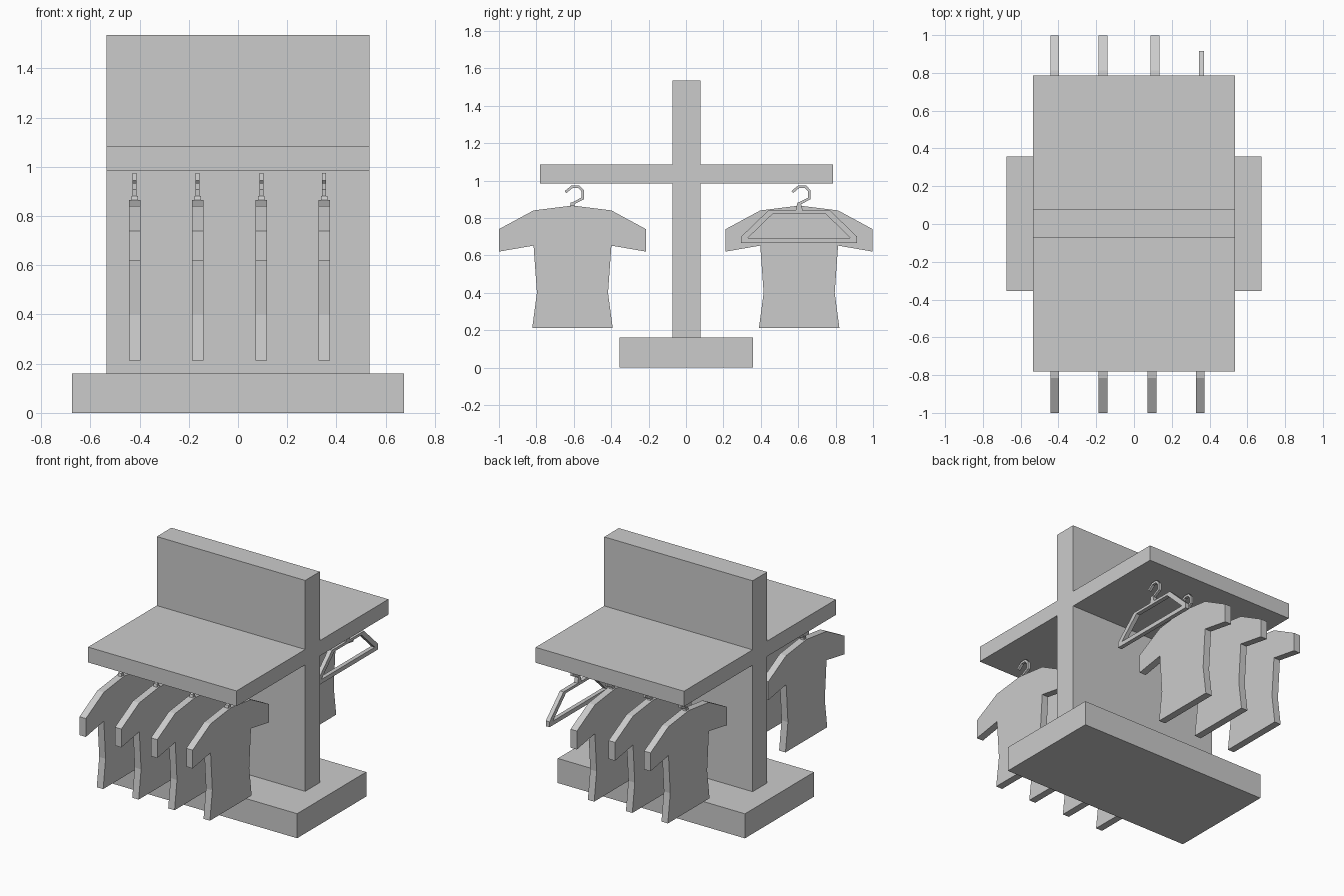
import bpy, bmesh
from mathutils import Matrix, Vector

if "Cube" in bpy.data.objects:
    bpy.data.objects.remove(bpy.data.objects["Cube"])

# maps profile (u, v, depth) to (y, z, x)
TO_SIDE = Matrix(((0, 0, 1, 0), (1, 0, 0, 0), (0, 1, 0, 0), (0, 0, 0, 1)))


def prism(name, loops, x, thick, y=0.0):
    """Extrude (y, z) outlines along x; extra loops become holes."""
    cu = bpy.data.curves.new(name, 'CURVE')
    cu.dimensions = '2D'
    cu.fill_mode = 'BOTH'
    cu.extrude = thick / 2
    for pts in loops:
        sp = cu.splines.new('POLY')
        sp.points.add(len(pts) - 1)
        for p, (u, v) in zip(sp.points, pts):
            p.co = (u, v, 0, 1)
        sp.use_cyclic_u = True
        sp.use_smooth = False
    tmp = bpy.data.objects.new(name + "_tmp", cu)
    bpy.context.collection.objects.link(tmp)
    dg = bpy.context.evaluated_depsgraph_get()
    me = bpy.data.meshes.new_from_object(tmp.evaluated_get(dg))
    bpy.data.objects.remove(tmp)
    bpy.data.curves.remove(cu)
    bm = bmesh.new()
    bm.from_mesh(me)
    bmesh.ops.remove_doubles(bm, verts=bm.verts, dist=1e-5)
    bmesh.ops.transform(bm, matrix=Matrix.Translation((x, y, 0)) @ TO_SIDE, verts=bm.verts)
    bmesh.ops.dissolve_limit(bm, angle_limit=0.01, verts=bm.verts, edges=bm.edges)
    bmesh.ops.recalc_face_normals(bm, faces=bm.faces)
    for f in bm.faces:
        f.smooth = False
    bm.to_mesh(me)
    bm.free()
    me.name = name
    ob = bpy.data.objects.new(name, me)
    bpy.context.collection.objects.link(ob)
    return ob


def mirrored(half):
    """Close a right-hand half outline by reflecting it."""
    return half + [(-u, v) for u, v in reversed(half) if u > 0]


def ribbon(path, w):
    """Outline of a bent strip of width w with mitred corners."""
    pts = [Vector(p) for p in path]
    left, right = [], []
    for i, p in enumerate(pts):
        a = (p - pts[i - 1]).normalized() if i else (pts[1] - p).normalized()
        b = (pts[i + 1] - p).normalized() if i < len(pts) - 1 else a
        n = Vector((-a.y - b.y, a.x + b.x)).normalized()
        n *= w / 2 / max(0.5, n.dot(Vector((-a.y, a.x))))
        left.append(tuple(p + n))
        right.append(tuple(p - n))
    return left + right[::-1]


def rect(y0, y1, z0, z1):
    return [(y0, z0), (y1, z0), (y1, z1), (y0, z1)]


SHIRT = mirrored([(0, .866), (.208, .84), (.393, .74), (.393, .62), (.208, .652),
                  (.19, .40), (.215, .212)])
FRAME = mirrored([(.165, .84), (.31, .70), (.31, .665)])
OPENING = mirrored([(.14, .823), (.275, .692)])
STEM = mirrored([(.009, .882), (.013, .865), (.02, .835)])
HOOK = ribbon([(0, .876), (.054, .904), (.054, .945), (.034, .967), (-.002, .967),
               (-.037, .938)], .014)

# base plinth and cross-shaped panel with shelf
prism("base", [rect(-.355, .357, 0, .16)], 0, 1.35)
prism("panel_and_shelf", [[(-.072, .16), (.078, .16), (.078, .985), (.785, .985),
                           (.785, 1.085), (.078, 1.085), (.078, 1.535), (-.072, 1.535),
                           (-.072, 1.085), (-.78, 1.085), (-.78, .985), (-.072, .985)]], 0, 1.07)


def hanger_top(tag, x, y):
    prism("hanger_stem_" + tag, [STEM], x, .026, y)
    prism("hanger_hook_" + tag, [HOOK], x, .017, y)


# shirts on both sides; the last back place holds an empty hanger
for side, y, xs in (("front", -.607, (-.42, -.164, .095, .35)),
                    ("back", .605, (-.42, -.164, .111, .357))):
    for i, x in enumerate(xs):
        tag = f"{side}_{i + 1}"
        hanger_top(tag, x, y)
        if side == "back" and i == 3:
            prism("hanger_frame", [FRAME, OPENING], x, .027, y)
        else:
            prism("shirt_" + tag, [SHIRT], x, .046, y)
